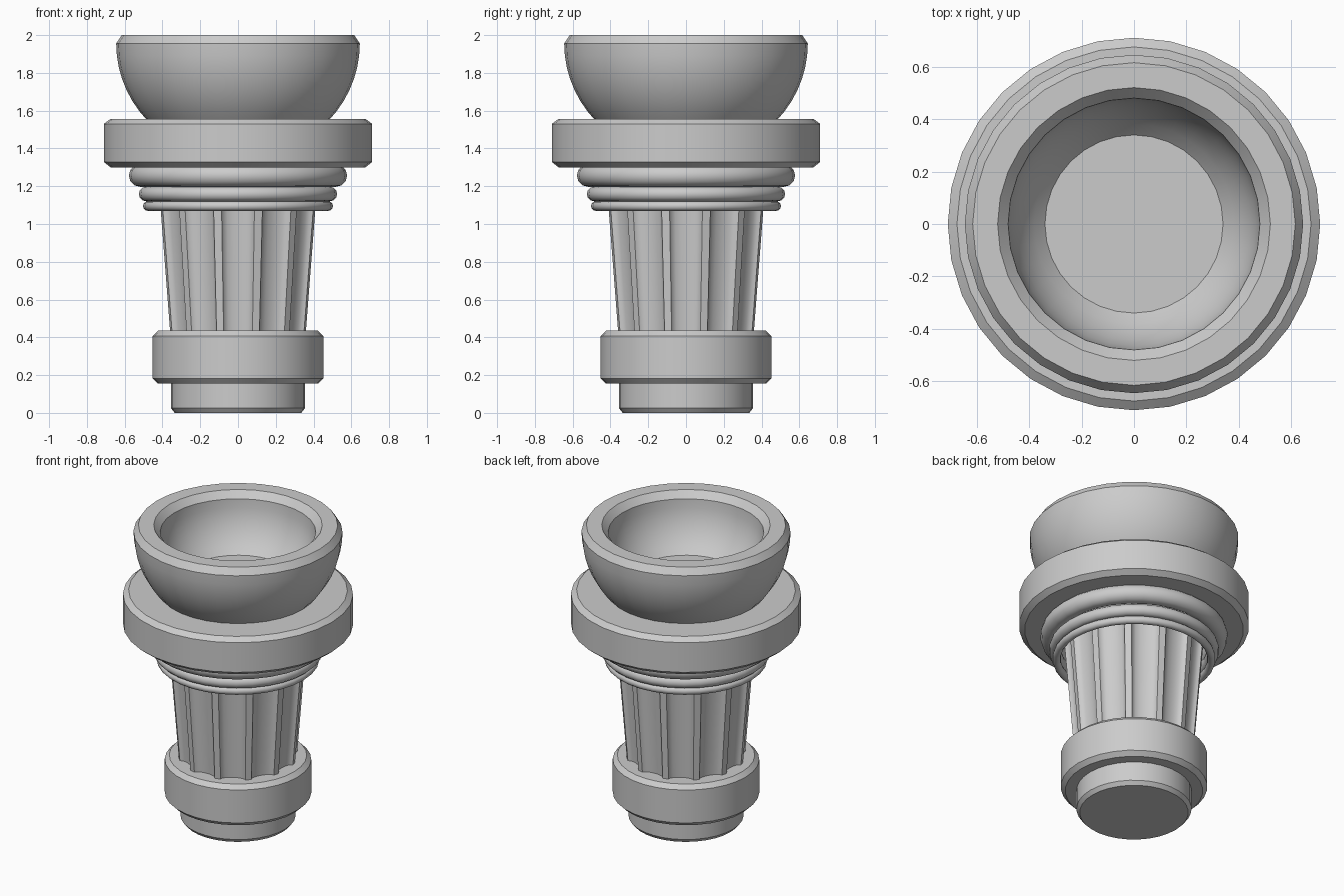
import bpy, bmesh
from math import sin, cos, pi, radians, sqrt

if "Cube" in bpy.data.objects:
    bpy.data.objects.remove(bpy.data.objects["Cube"])

SIDES = 32


def finish(name, bm, angle):
    bmesh.ops.remove_doubles(bm, verts=bm.verts, dist=1e-5)
    bmesh.ops.recalc_face_normals(bm, faces=bm.faces)
    mesh = bpy.data.meshes.new(name)
    bm.to_mesh(mesh)
    bm.free()
    obj = bpy.data.objects.new(name, mesh)
    bpy.context.collection.objects.link(obj)
    bpy.ops.object.select_all(action='DESELECT')
    obj.select_set(True)
    bpy.context.view_layer.objects.active = obj
    bpy.ops.object.shade_smooth_by_angle(angle=radians(angle))
    return obj


def loft(name, rings, angle=30, loop=False):
    """Skin a stack of closed rings; cap the ends unless it loops."""
    bm = bmesh.new()
    vs = [[bm.verts.new(p) for p in ring] for ring in rings]
    n = len(vs[0])
    pairs = list(zip(vs, vs[1:])) + ([(vs[-1], vs[0])] if loop else [])
    for a, b in pairs:
        for i in range(n):
            j = (i + 1) % n
            bm.faces.new((a[i], a[j], b[j], b[i]))
    if not loop:
        bm.faces.new(vs[0][::-1])
        bm.faces.new(vs[-1])
    return finish(name, bm, angle)


def circle(r, z):
    return [(r * cos(2 * pi * i / SIDES), r * sin(2 * pi * i / SIDES), z)
            for i in range(SIDES)]


def lathe(name, profile, angle=30, loop=False):
    return loft(name, [circle(r, z) for r, z in profile], angle, loop)


def disc(name, r, z0, z1, c0, c1):
    """Disc with chamfered bottom (c0) and top (c1) edges."""
    return lathe(name, [(r - c0, z0), (r, z0 + c0), (r, z1 - c1), (r - c1, z1)])


# Base: small foot and wider plinth
lathe("foot", [(0.335, 0), (0.355, 0.025), (0.355, 0.17)])
disc("plinth", 0.452, 0.155, 0.435, 0.028, 0.028)

# Tapered column with twelve flutes, ridges at 15 degrees + n * 30
FLUTES, STEPS, HALF, DEPTH = 12, 8, 12, 0.045


def fluted(r, z):
    pts = []
    for k in range(FLUTES):
        for s in range(STEPS + 1):
            u = -cos(pi * s / STEPS)
            a = radians(k * 30 + HALF * u)
            d = DEPTH * sqrt(max(0, 1 - u * u)) * r / 0.42
            pts.append(((r - d) * cos(a), (r - d) * sin(a), z))
    return pts


loft("fluted_column", [fluted(0.365, 0.40), fluted(0.437, 1.31)], 40)

# Three round mouldings under the capital
for name, outer, z0, z1 in (("lower_moulding", 0.503, 1.07, 1.12),
                            ("middle_moulding", 0.525, 1.12, 1.197),
                            ("upper_moulding", 0.578, 1.197, 1.315)):
    m = (z1 - z0) / 2
    lathe(name, [(outer - m + m * cos(2 * pi * i / 12),
                  z0 + m + m * sin(2 * pi * i / 12)) for i in range(12)],
          40, True)

# Capital slab
lathe("capital", [(0.675, 1.30), (0.71, 1.328), (0.71, 1.53), (0.675, 1.557)])

# Bowl with thick chamfered rim and flat floor
outside = [(0.645 * cos(t), 1.955 - 0.61 * sin(t))
           for t in [radians(42 - 6 * i) for i in range(8)]]
inside = [(0.48 * cos(t), 1.955 - 0.45 * sin(t))
          for t in [radians(7.5 * i) for i in range(7)]]
lathe("bowl", outside + [(0.615, 2.0), (0.52, 2.0)] + inside)
